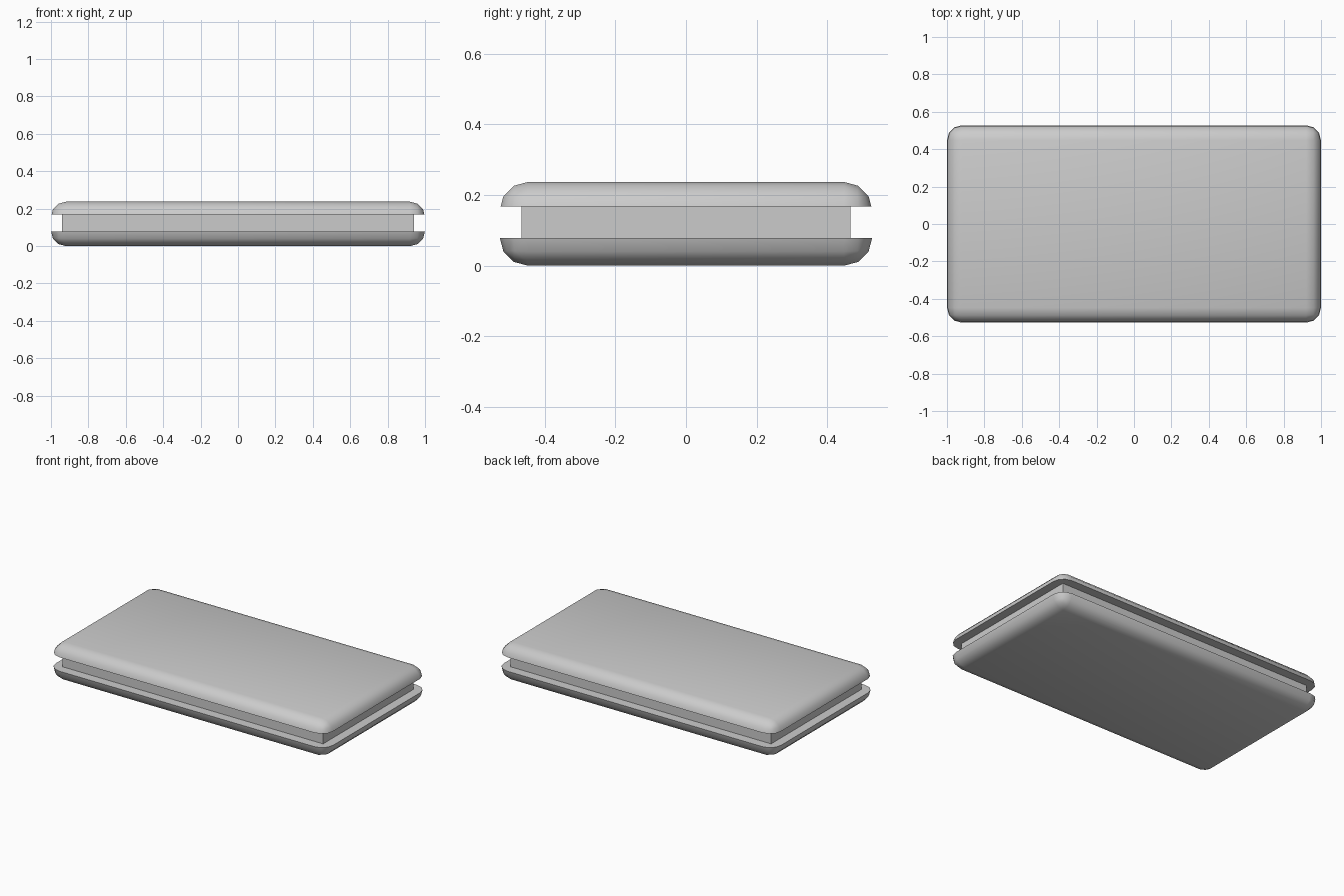
import bpy, bmesh
from mathutils import Matrix

if "Cube" in bpy.data.objects:
    bpy.data.objects.remove(bpy.data.objects["Cube"])

TOTAL_H = 0.237
RADIUS = 0.08


def finish(bm, name):
    bmesh.ops.recalc_face_normals(bm, faces=bm.faces)
    mesh = bpy.data.meshes.new(name)
    bm.to_mesh(mesh)
    bm.free()
    obj = bpy.data.objects.new(name, mesh)
    bpy.context.collection.objects.link(obj)
    bpy.ops.object.select_all(action='DESELECT')
    obj.select_set(True)
    bpy.context.view_layer.objects.active = obj
    bpy.ops.object.shade_smooth_by_angle(angle=0.7)
    return obj


def box(sx, sy, z0, z1):
    bm = bmesh.new()
    bmesh.ops.create_cube(bm, size=1, matrix=Matrix.Translation((0, 0, (z0 + z1) / 2))
                          @ Matrix.Diagonal((sx, sy, z1 - z0, 1)))
    return bm


def plate(name, z_outer, z_inner):
    """Rounded slab, sliced flat on the side facing the groove."""
    up = 1 if z_outer > z_inner else -1
    far = z_outer - up * 0.4
    bm = box(2.0, 1.056, min(z_outer, far), max(z_outer, far))
    bmesh.ops.bevel(bm, geom=bm.edges[:], offset=RADIUS, offset_type='OFFSET',
                    segments=3, profile=0.5, affect='EDGES')
    cut = bmesh.ops.bisect_plane(bm, geom=bm.verts[:] + bm.edges[:] + bm.faces[:],
                                 plane_co=(0, 0, z_inner), plane_no=(0, 0, -up),
                                 clear_outer=True)
    rim = [e for e in cut['geom_cut'] if isinstance(e, bmesh.types.BMEdge)]
    bmesh.ops.edgeloop_fill(bm, edges=rim)
    return finish(bm, name)


# Rounded top and bottom plates
plate("top_plate", TOTAL_H, 0.168)
plate("bottom_plate", 0.0, 0.079)

# Recessed core between the plates
finish(box(1.88, 0.932, 0.07, 0.175), "core")
